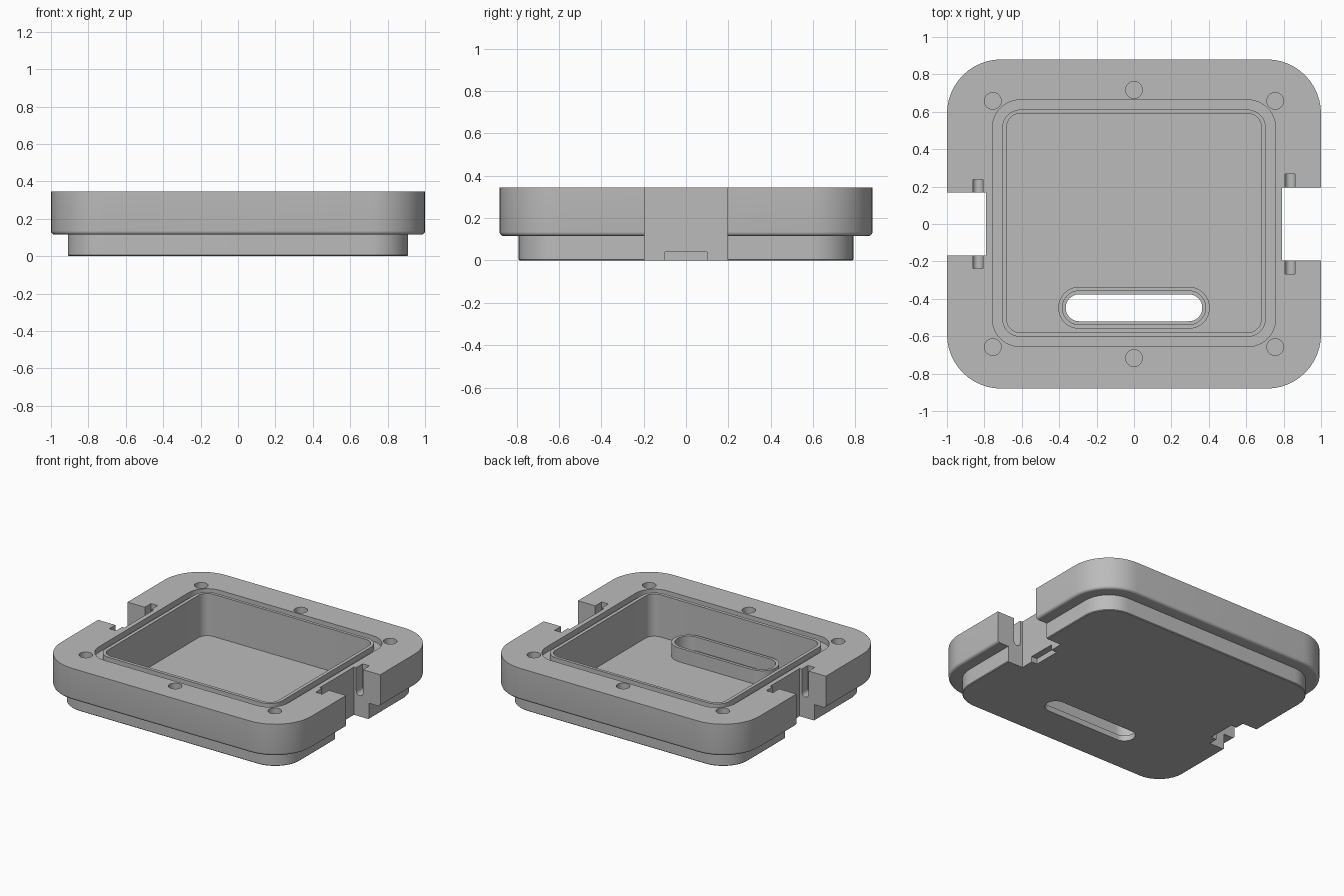
import bpy, bmesh, math

cube = bpy.data.objects.get("Cube")
if cube:
    bpy.data.objects.remove(cube, do_unlink=True)

grey = bpy.data.materials.new("plain grey")
grey.use_nodes = True
grey.diffuse_color = (0.5, 0.5, 0.5, 1)
bsdf = next(n for n in grey.node_tree.nodes if n.type == 'BSDF_PRINCIPLED')
bsdf.inputs["Base Color"].default_value = (0.5, 0.5, 0.5, 1)

TOP, STEP, FLOOR = 0.345, 0.12, 0.04


def outline(hx, hy, r, cx=0, cy=0, steps=12):
    """Rounded rectangle as a list of 2D points."""
    pts = []
    for q, (sx, sy) in enumerate([(1, 1), (-1, 1), (-1, -1), (1, -1)]):
        for i in range(steps + 1):
            a = math.pi / 2 * (q + i / steps)
            pts.append((cx + sx * (hx - r) + r * math.cos(a),
                        cy + sy * (hy - r) + r * math.sin(a)))
    return pts


def loft(name, rings, closed=False, along_y=False):
    """Skin a stack of (outline, height) rings; closed joins last to first."""
    bm = bmesh.new()
    loops = [[bm.verts.new((u, h, v) if along_y else (u, v, h)) for u, v in pts]
             for pts, h in rings]
    pairs = list(zip(loops, loops[1:]))
    if closed:
        pairs.append((loops[-1], loops[0]))
    else:
        bm.faces.new(loops[0][::-1])
        bm.faces.new(loops[-1])
    n = len(loops[0])
    for a, b in pairs:
        for i in range(n):
            j = (i + 1) % n
            bm.faces.new((a[i], a[j], b[j], b[i]))
    bmesh.ops.remove_doubles(bm, verts=bm.verts, dist=1e-5)
    bmesh.ops.recalc_face_normals(bm, faces=bm.faces)
    mesh = bpy.data.meshes.new(name)
    bm.to_mesh(mesh)
    bm.free()
    mesh.materials.append(grey)
    obj = bpy.data.objects.new(name, mesh)
    bpy.context.collection.objects.link(obj)
    return obj


def prism(name, pts, low, high, along_y=False):
    return loft(name, [(pts, low), (pts, high)], along_y=along_y)


def box(name, x0, x1, y0, y1, z0, z1):
    return prism(name, [(x0, y0), (x1, y0), (x1, y1), (x0, y1)], z0, z1)


def activate(obj):
    bpy.ops.object.select_all(action='DESELECT')
    obj.select_set(True)
    bpy.context.view_layer.objects.active = obj


def cut(target, cutter):
    cutter.hide_render = True
    mod = target.modifiers.new("cut", 'BOOLEAN')
    mod.operation, mod.solver, mod.object = 'DIFFERENCE', 'EXACT', cutter
    activate(target)
    bpy.ops.object.modifier_apply(modifier=mod.name)
    bpy.data.objects.remove(cutter, do_unlink=True)


def shell(inset):
    return outline(1 - inset, 0.88 - inset, 0.29 - inset)


# Stepped body with a rounded lower edge on the upper slab
fillet = 0.02
rings = [(shell(0.095), 0), (shell(0.09), 0.005), (shell(0.09), STEP - 0.005)]
for i in range(6):
    a = math.pi / 2 * i / 5
    rings.append((shell(fillet * (1 - math.sin(a))),
                  STEP - 0.005 + fillet * (1 - math.cos(a))))
rings.append((shell(0), TOP))
body = loft("body", rings)

# Central pocket and the seal groove around it
cut(body, prism("pocket_cutter", outline(0.68, 0.585, 0.07, 0, 0.005), FLOOR, 1))
outer = outline(0.757, 0.66, 0.15, 0, 0.004)
inner = outline(0.705, 0.608, 0.1, 0, 0.004)
cut(body, loft("groove_cutter",
               [(outer, TOP - 0.04), (outer, 0.5), (inner, 0.5), (inner, TOP - 0.04)],
               closed=True))

# Blind screw holes
for x in (-0.755, 0, 0.755):
    for side in (-1, 1):
        y = side * (0.717 if x == 0 else 0.658)
        cut(body, prism("screw_cutter", outline(0.045, 0.045, 0.045, x, y, 6),
                        TOP - 0.17, 0.5))

# Side notches, hinge pin slots and small latch recesses underneath
for side, half, reach in ((-1, 0.168, 0.238), (1, 0.195, 0.268)):
    xs = sorted((side * 0.79, side * 1.2))
    cut(body, box("notch_cutter", *xs, -half, half, -0.1, 0.5))
    cut(body, prism("pin_cutter", outline(0.027, 0.2, 0.027, side * 0.835, 0.35, 6),
                    -reach, reach, along_y=True))
    xs = sorted((side * 0.745, side * 0.85))
    cut(body, box("latch_cutter", *xs, -0.1, 0.1, -0.1, 0.04))

# Slot through the floor with a raised lip
SLOT_Y = -0.448
cut(body, prism("slot_cutter", outline(0.365, 0.072, 0.0719, 0, SLOT_Y), -0.1, 0.2))
outer = outline(0.405, 0.112, 0.1119, 0, SLOT_Y)
inner = outline(0.383, 0.09, 0.0899, 0, SLOT_Y)
lip = loft("slot_lip", [(outer, FLOOR - 0.005), (outer, 0.14),
                        (inner, 0.14), (inner, FLOOR - 0.005)], closed=True)

for obj in (body, lip):
    activate(obj)
    bpy.ops.object.shade_smooth_by_angle(angle=math.radians(30))
